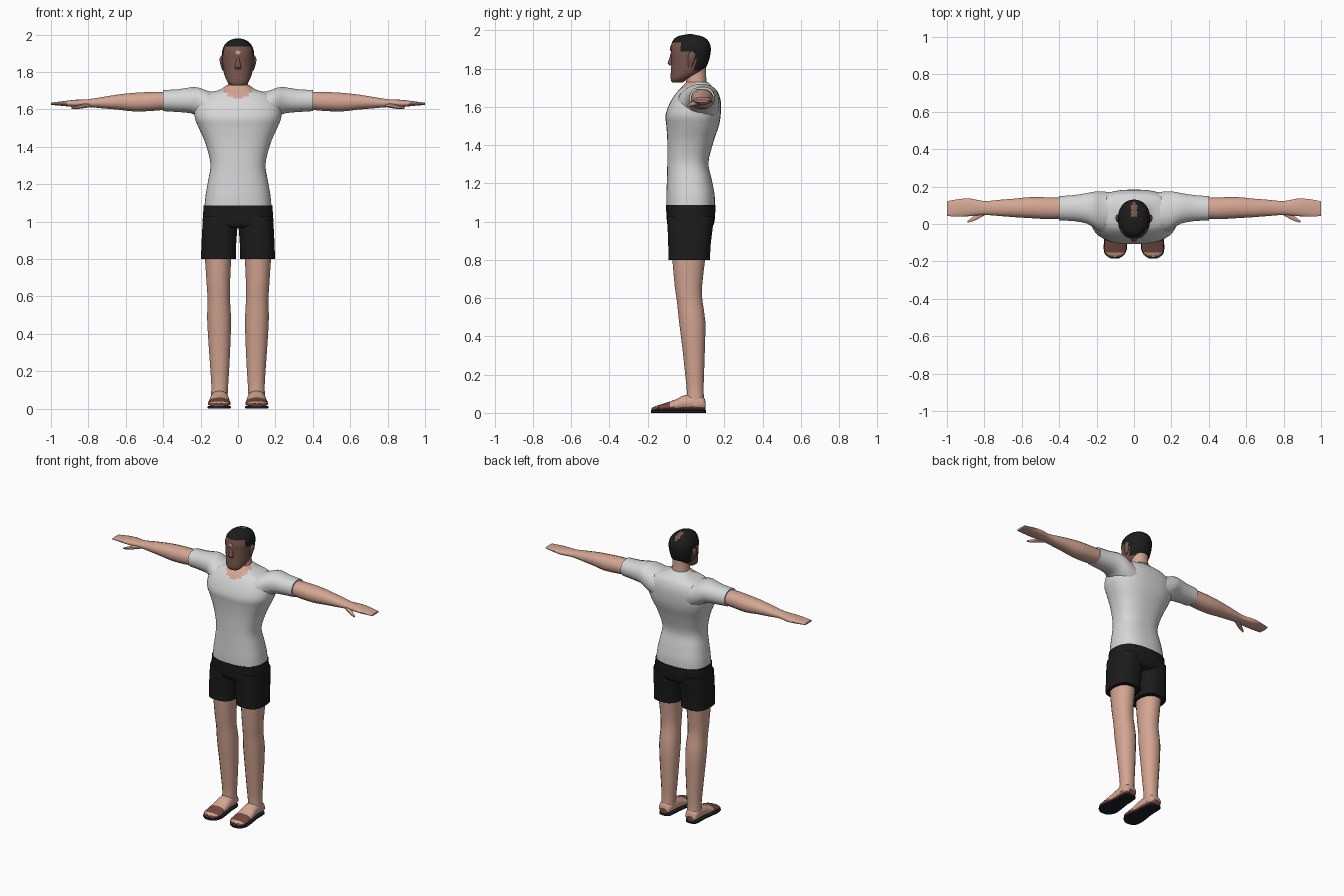
import bpy, bmesh, math


def material(name, rgb):
    m = bpy.data.materials.new(name)
    m.diffuse_color = (*rgb, 1)
    return m


SKIN = material("skin", (0.66, 0.38, 0.29))
FACE = material("face_brown", (0.19, 0.095, 0.075))
HAIR = material("hair_black", (0.012, 0.012, 0.012))
SHIRT = material("shirt_white", (0.68, 0.68, 0.69))
SHORTS = material("shorts_black", (0.011, 0.011, 0.011))
STRAP = material("sandal_brown", (0.17, 0.07, 0.05))
SOLE = material("sole_dark", (0.012, 0.014, 0.022))


def spline(rows, sub):
    """Smoothly interpolate rows of numbers."""
    out = []
    for i in range(len(rows) - 1):
        p0, p1, p2 = rows[max(i - 1, 0)], rows[i], rows[i + 1]
        p3 = rows[min(i + 2, len(rows) - 1)]
        for k in range(sub):
            t = k / sub
            out.append([b + 0.5 * t * (c - a + t * (2*a - 5*b + 4*c - d + t * (3*(b - c) + d - a)))
                        for a, b, c, d in zip(p0, p1, p2, p3)])
    return out + [rows[-1]]


def loft(name, axis, rows, mats, rule=None, sides=16, sub=2, power=2.2, mirror=False):
    """Rows are (position, a_min, a_max, b_min, b_max) along the axis."""
    bm = bmesh.new()
    rings = []
    for t, a0, a1, b0, b1 in spline(rows, sub):
        ring = []
        for k in range(sides):
            ang = 2 * math.pi * (k + 0.5) / sides
            c, s = math.cos(ang), math.sin(ang)
            a = (a0 + a1) / 2 + (a1 - a0) / 2 * math.copysign(abs(c) ** (2 / power), c)
            b = (b0 + b1) / 2 + (b1 - b0) / 2 * math.copysign(abs(s) ** (2 / power), s)
            co = {"x": (t, a, b), "y": (a, t, b), "z": (a, b, t)}[axis]
            ring.append(bm.verts.new(co))
        rings.append(ring)
    for r, q in zip(rings, rings[1:]):
        for k in range(sides):
            n = (k + 1) % sides
            bm.faces.new((r[k], r[n], q[n], q[k]))
    bm.faces.new(rings[0])
    bm.faces.new(rings[-1])
    bmesh.ops.recalc_face_normals(bm, faces=bm.faces)
    if rule:
        for f in bm.faces:
            f.material_index = rule(*f.calc_center_median())
    return finish(name, bm, mats, mirror)


def finish(name, bm, mats, mirror=False):
    me = bpy.data.meshes.new(name)
    bm.to_mesh(me)
    bm.free()
    ob = bpy.data.objects.new(name, me)
    bpy.context.collection.objects.link(ob)
    for m in mats:
        me.materials.append(m)
    bpy.ops.object.select_all(action='DESELECT')
    ob.select_set(True)
    bpy.context.view_layer.objects.active = ob
    bpy.ops.object.shade_smooth_by_angle(angle=math.radians(45))
    if mirror:
        ob.modifiers.new("mirror", 'MIRROR')
    return ob


# Shirt body with a scooped neckline
def neckline(x, y, z):
    return int(y < 0.05 and (x / 0.078) ** 2 + ((z - 1.715) / 0.052) ** 2 < 1)


loft("shirt_body", "z", [
    (1.075, -0.18, 0.18, -0.103, 0.152), (1.14, -0.174, 0.174, -0.103, 0.15),
    (1.22, -0.16, 0.16, -0.1, 0.135), (1.31, -0.148, 0.148, -0.098, 0.118),
    (1.42, -0.175, 0.175, -0.098, 0.145), (1.50, -0.21, 0.21, -0.103, 0.172),
    (1.56, -0.232, 0.232, -0.107, 0.182), (1.63, -0.225, 0.225, -0.08, 0.182),
    (1.68, -0.18, 0.18, -0.045, 0.165), (1.705, -0.1, 0.1, -0.02, 0.14),
    (1.73, -0.06, 0.06, 0.0, 0.115)],
    [SHIRT, SKIN], neckline, sides=40, sub=4, power=2.5)

# Sleeves
loft("sleeve", "x", [
    (0.10, -0.03, 0.17, 1.50, 1.69), (0.16, -0.05, 0.175, 1.52, 1.70),
    (0.21, -0.025, 0.175, 1.555, 1.718), (0.25, 0.0, 0.167, 1.578, 1.72),
    (0.32, 0.014, 0.156, 1.585, 1.709), (0.40, 0.018, 0.15, 1.59, 1.705)],
    [SHIRT], mirror=True)

# Arms, hands and thumbs
loft("arm", "x", [
    (0.36, 0.03, 0.14, 1.60, 1.695), (0.45, 0.025, 0.143, 1.592, 1.695),
    (0.55, 0.03, 0.145, 1.588, 1.69), (0.63, 0.035, 0.137, 1.597, 1.682),
    (0.72, 0.042, 0.13, 1.605, 1.668), (0.80, 0.048, 0.123, 1.612, 1.655),
    (0.87, 0.042, 0.136, 1.612, 1.652), (0.93, 0.038, 0.135, 1.618, 1.645),
    (1.0, 0.042, 0.122, 1.624, 1.636)], [SKIN], mirror=True)
loft("thumb", "x", [
    (0.79, 0.05, 0.085, 1.612, 1.635), (0.83, 0.028, 0.065, 1.605, 1.63),
    (0.86, 0.014, 0.04, 1.602, 1.622), (0.89, 0.006, 0.018, 1.602, 1.613)],
    [SKIN], sides=8, mirror=True)

# Shorts
loft("shorts_hips", "z", [
    (0.965, -0.15, 0.15, -0.08, 0.12), (0.985, -0.187, 0.187, -0.098, 0.146),
    (1.03, -0.188, 0.188, -0.102, 0.152), (1.087, -0.184, 0.184, -0.106, 0.156)],
    [SHORTS], sides=32, power=2.6)
loft("shorts_leg", "z", [
    (0.80, 0.011, 0.199, -0.092, 0.126), (0.88, 0.009, 0.196, -0.094, 0.13),
    (0.96, 0.003, 0.192, -0.097, 0.14), (1.03, 0.0, 0.186, -0.098, 0.148)],
    [SHORTS], sides=20, power=2.7, mirror=True)

# Legs
loft("leg", "z", [
    (0.04, 0.055, 0.148, 0.0, 0.098), (0.11, 0.053, 0.143, 0.004, 0.093),
    (0.2, 0.047, 0.148, -0.005, 0.095), (0.34, 0.04, 0.158, -0.02, 0.1),
    (0.48, 0.036, 0.166, -0.038, 0.102), (0.58, 0.042, 0.164, -0.048, 0.088),
    (0.66, 0.042, 0.168, -0.06, 0.085), (0.83, 0.034, 0.18, -0.075, 0.105)],
    [SKIN], mirror=True)


# Feet with sandal straps, and soles
def strap(x, y, z):
    return int(z < 0.03 or -0.155 < y < -0.095)


loft("foot", "y", [
    (0.103, 0.075, 0.13, 0.01, 0.05), (0.085, 0.058, 0.145, 0.01, 0.09),
    (0.0, 0.05, 0.148, 0.01, 0.095), (-0.06, 0.045, 0.155, 0.01, 0.068),
    (-0.13, 0.04, 0.16, 0.01, 0.045), (-0.16, 0.05, 0.153, 0.01, 0.036),
    (-0.18, 0.075, 0.13, 0.01, 0.026)],
    [SKIN, STRAP], strap, sides=20, sub=3, mirror=True)
loft("sandal_sole", "y", [
    (0.104, 0.08, 0.125, 0, 0.015), (0.085, 0.058, 0.145, 0, 0.015),
    (0.0, 0.052, 0.148, 0, 0.015), (-0.07, 0.042, 0.158, 0, 0.015),
    (-0.13, 0.037, 0.163, 0, 0.015), (-0.165, 0.052, 0.153, 0, 0.015),
    (-0.184, 0.08, 0.125, 0, 0.015)],
    [SOLE], power=6, mirror=True)

# Neck
loft("neck", "z", [
    (1.64, -0.07, 0.07, -0.01, 0.12), (1.72, -0.056, 0.056, 0.0, 0.108),
    (1.83, -0.055, 0.055, 0.0, 0.105)], [SKIN])


# Head with a short haircut and a thin parting at the crown
def haircut(x, y, z):
    if abs(x) < 0.014 and y > 0.03 and 1.945 < z < 1.977:
        return 0
    line = 1.935 if y < -0.02 else 1.885 if y < 0.045 else 1.79
    return int(z > line)


loft("head", "z", [
    (1.728, -0.036, 0.036, -0.073, -0.015), (1.745, -0.055, 0.055, -0.08, 0.01),
    (1.78, -0.072, 0.072, -0.08, 0.085), (1.82, -0.08, 0.08, -0.077, 0.112),
    (1.865, -0.085, 0.085, -0.078, 0.126), (1.91, -0.085, 0.085, -0.08, 0.13),
    (1.945, -0.072, 0.072, -0.07, 0.117), (1.968, -0.048, 0.048, -0.045, 0.085),
    (1.98, -0.012, 0.012, 0.01, 0.03)],
    [FACE, HAIR], haircut, sides=32, sub=4)

# Ears
loft("ear", "z", [
    (1.808, 0.074, 0.084, 0.012, 0.03), (1.84, 0.074, 0.095, 0.01, 0.045),
    (1.87, 0.074, 0.099, 0.012, 0.052), (1.888, 0.076, 0.09, 0.02, 0.045)],
    [FACE], sides=10, mirror=True)

# Nose
loft("nose", "z", [
    (1.815, -0.016, 0.016, -0.082, -0.06), (1.828, -0.017, 0.017, -0.096, -0.06),
    (1.85, -0.012, 0.012, -0.088, -0.06), (1.885, -0.007, 0.007, -0.079, -0.06)],
    [FACE], sides=10)

# Small light diamond on the forehead
bm = bmesh.new()
front = [bm.verts.new(p) for p in ((-0.017, -0.0825, 1.905), (0, -0.0835, 1.892),
                                   (0.017, -0.0825, 1.905), (0, -0.0825, 1.918))]
face = bm.faces.new(front)
side = bmesh.ops.extrude_face_region(bm, geom=[face])["geom"]
bmesh.ops.translate(bm, vec=(0, 0.006, 0), verts=[v for v in side if isinstance(v, bmesh.types.BMVert)])
bmesh.ops.recalc_face_normals(bm, faces=bm.faces)
finish("forehead_patch", bm, [SKIN])
